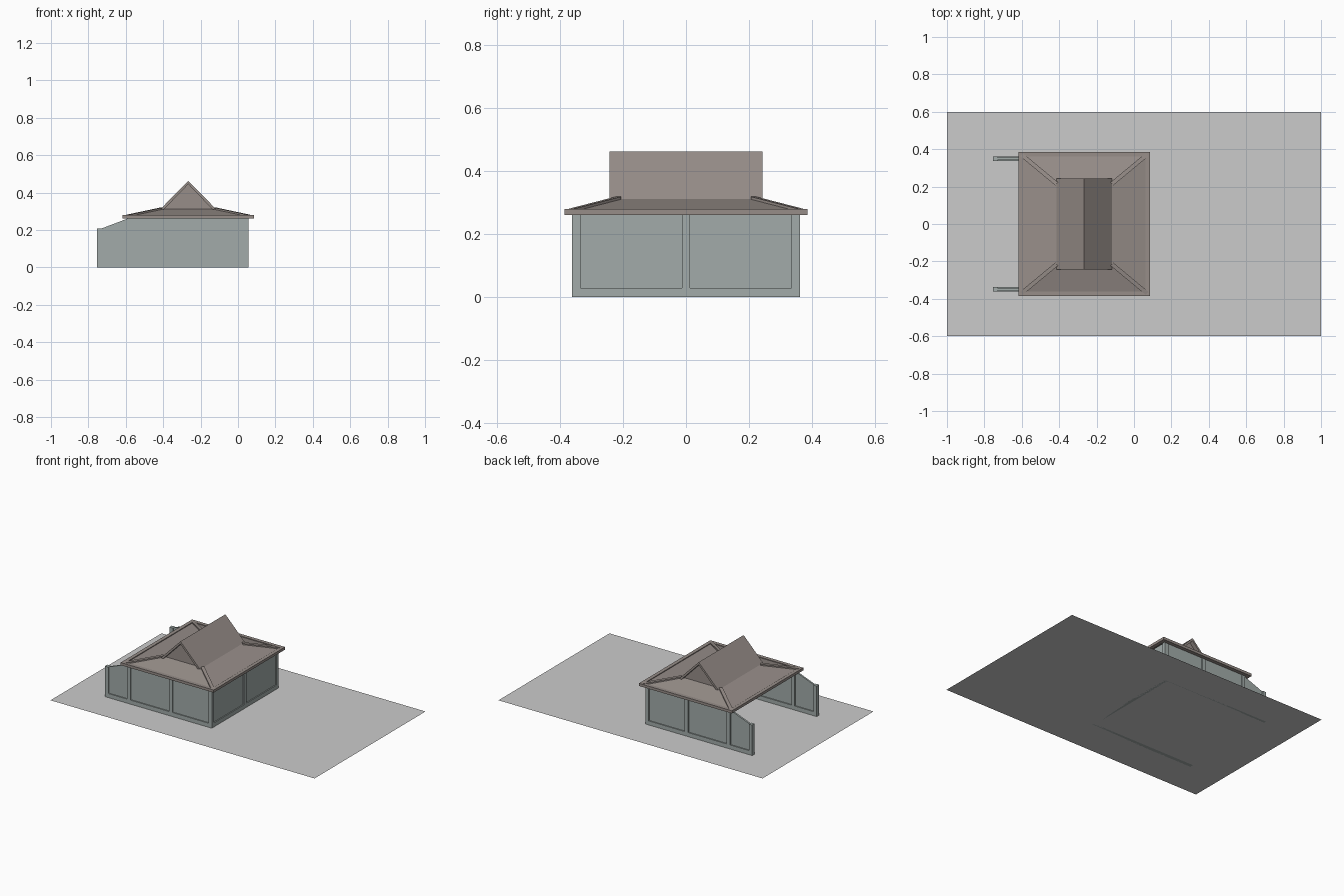
import bpy, bmesh
from mathutils import Vector

if "Cube" in bpy.data.objects:
    bpy.data.objects.remove(bpy.data.objects["Cube"])


def material(name, rgb):
    m = bpy.data.materials.new(name)
    m.diffuse_color = (*rgb, 1)
    m.use_nodes = True
    m.node_tree.nodes["Principled BSDF"].inputs["Base Color"].default_value = m.diffuse_color
    return m


WALL = material("painted_wall", (0.36, 0.41, 0.40))
ROOF = material("roof_brown", (0.31, 0.27, 0.25))


def mesh(name, verts, faces, mat=None):
    me = bpy.data.meshes.new(name)
    me.from_pydata(verts, [], faces)
    bm = bmesh.new()
    bm.from_mesh(me)
    bmesh.ops.recalc_face_normals(bm, faces=bm.faces)
    bm.to_mesh(me)
    bm.free()
    ob = bpy.data.objects.new(name, me)
    bpy.context.collection.objects.link(ob)
    if mat:
        me.materials.append(mat)
    return ob


def prism(name, pts, y0, y1, mat):
    # extrude an (x, z) outline along y
    n = len(pts)
    v = [(x, y, z) for y in (y0, y1) for x, z in pts]
    f = [tuple(range(n)), tuple(range(n, 2 * n))]
    f += [(i, (i + 1) % n, n + (i + 1) % n, n + i) for i in range(n)]
    return mesh(name, v, f, mat)


def box(name, x, y, z, mat):
    return prism(name, [(x[0], z[0]), (x[1], z[0]), (x[1], z[1]), (x[0], z[1])], *y, mat)


def beam(name, a, b, w, h, mat):
    # bar running from a to b, lying on the slope
    a, b = Vector(a), Vector(b)
    side = (b - a).cross(Vector((0, 0, 1))).normalized() * w / 2
    up = Vector((0, 0, h))
    v = [p + s + u for p in (a, b) for s, u in ((-side, -up), (side, -up), (side, up), (-side, up))]
    return mesh(name, v, [(0, 1, 2, 3), (4, 5, 6, 7), (0, 1, 5, 4), (1, 2, 6, 5),
                          (2, 3, 7, 6), (3, 0, 4, 7)], mat)


# ground
mesh("ground", [(-1, -.6, 0), (1, -.6, 0), (1, .6, 0), (-1, .6, 0)], [(0, 1, 2, 3)])

X0, X1, Y, T, R, H = -.755, .055, .362, .026, .007, .268


def top(x):
    # height of the side wall: level cap at the open end, then a slope up to the eave
    return min(H, .209 + max(0, x + .727) * .38)


def wall_part(name, xa, xb, s, inset, z0=0):
    xs = [xa] + [k for k in (-.727, -.572) if xa < k < xb] + [xb]
    pts = [(xa, z0), (xb, z0)] + [(x, top(x)) for x in reversed(xs)]
    prism(name, pts, s * (Y - inset), s * (Y - T + inset), WALL)


# side walls: thin panels between full-depth posts and a sill
for s, side in ((-1, "front"), (1, "back")):
    wall_part(side + "_panel", X0 + .01, X1 - .01, s, R)
    for x in (X0, -.588, -.27, X1 - T):
        wall_part(side + "_post", x, x + T, s, 0)
    box(side + "_sill", (X0, X1), sorted((s * Y, s * (Y - T))), (0, .028), WALL)

# closed end wall
box("end_panel", (X1 - T + R, X1 - R), (-Y + .01, Y - .01), (0, H), WALL)
box("end_sill", (X1 - T, X1), (-Y, Y), (0, .028), WALL)
for y in (-Y, -.013, Y - T):
    box("end_post", (X1 - T, X1), (y, y + T), (0, H), WALL)

# roof: hipped skirt open in the middle
CX, EX, EY, EZ = -.266, .352, .386, .271
GX, GY, GZ, PZ = .148, .215, .312, .463
corners = [(-1, -1), (1, -1), (1, 1), (-1, 1)]
eave = [(CX + a * (EX - .012), b * (EY - .012), EZ) for a, b in corners]
crown = [(CX + a * GX, b * GY, GZ) for a, b in corners]
skirt = mesh("skirt_roof", eave + crown,
             [(i, (i + 1) % 4, 4 + (i + 1) % 4, 4 + i) for i in range(4)], ROOF)

# eave boards around the rim and ridge bars on the hips
W, Z = .025, (.261, .279)
for s in (-1, 1):
    box("eave_long", sorted((CX + s * EX, CX + s * (EX - W))), (-EY, EY), Z, ROOF)
    box("eave_short", (CX - EX, CX + EX), sorted((s * EY, s * (EY - W))), Z, ROOF)
for e, c in zip(eave, crown):
    beam("hip_ridge", e, c, .022, .007, ROOF)

# upper gabled roof: slopes overhang a recessed triangular gable
OY, D = .243, .018
chevron = [(CX - GX, GZ), (CX, PZ), (CX + GX, GZ), (CX + GX - D, GZ - .002),
           (CX, PZ - D), (CX - GX + D, GZ - .002)]
n = len(chevron)
v = [(x, y, z) for y in (-OY, OY) for x, z in chevron]
f = [(0, 1, 4, 5), (1, 2, 3, 4), (6, 7, 10, 11), (7, 8, 9, 10)]
f += [(i, (i + 1) % n, n + (i + 1) % n, n + i) for i in range(n)]
mesh("upper_roof", v, f, ROOF)
for s in (-1, 1):
    mesh("gable", [(CX - GX + .004, s * GY, GZ - .004), (CX + GX - .004, s * GY, GZ - .004),
                   (CX, s * GY, PZ - .005)], [(0, 1, 2)], ROOF)
